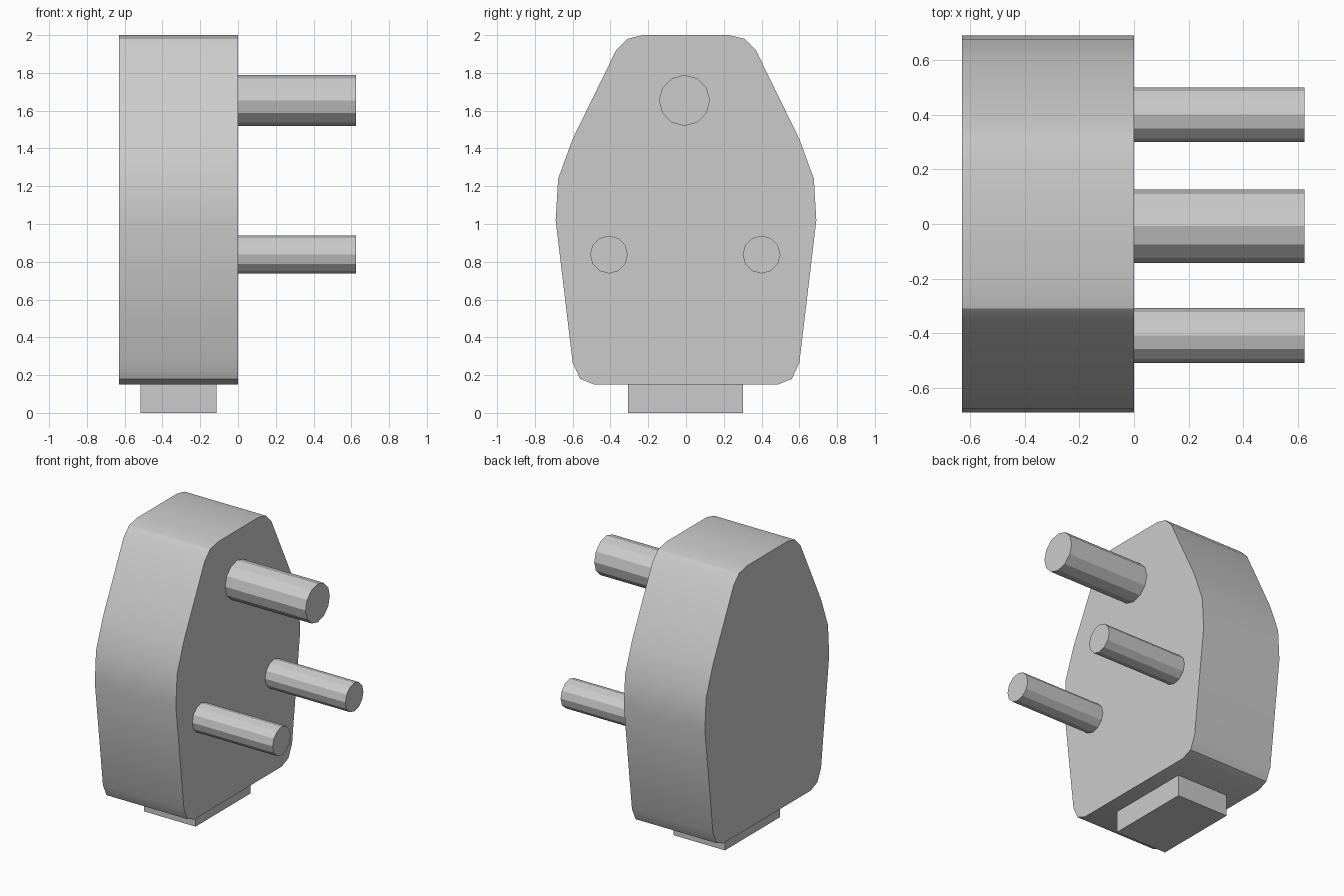
import bpy, math

if "Cube" in bpy.data.objects:
    bpy.data.objects.remove(bpy.data.objects["Cube"])


def shade(obj, degrees):
    bpy.ops.object.select_all(action='DESELECT')
    obj.select_set(True)
    bpy.context.view_layer.objects.active = obj
    bpy.ops.object.shade_smooth_by_angle(angle=math.radians(degrees))


def prism(name, outline, x0, x1):
    """Extrude a y-z outline along x."""
    n = len(outline)
    verts = [(x, y, z) for x in (x0, x1) for y, z in outline]
    faces = [tuple(reversed(range(n))), tuple(range(n, 2 * n))]
    faces += [(i, (i + 1) % n, n + (i + 1) % n, n + i) for i in range(n)]
    mesh = bpy.data.meshes.new(name)
    mesh.from_pydata(verts, [], faces)
    obj = bpy.data.objects.new(name, mesh)
    bpy.context.collection.objects.link(obj)
    return obj


def pin(name, y, z, radius):
    ring = [(y + radius * math.cos(i * math.tau / 12),
             z + radius * math.sin(i * math.tau / 12)) for i in range(12)]
    return prism(name, ring, 0.0, 0.625)


# Plug body: mirrored half outline, listed bottom to top
half = [(0.485, 0.15), (0.56, 0.18), (0.60, 0.265), (0.69, 1.02), (0.677, 1.24),
        (0.60, 1.45), (0.37, 1.92), (0.31, 1.98), (0.228, 2.0)]
body = prism("plug_body", half + [(-y, z) for y, z in reversed(half)], -0.63, 0.0)
shade(body, 30)

# Cable outlet block under the body
prism("cable_outlet", [(-0.307, 0.0), (0.303, 0.0), (0.303, 0.15), (-0.307, 0.15)],
      -0.515, -0.115)

# Contact pins
pin("earth_pin", -0.008, 1.654, 0.135)
pin("left_pin", -0.408, 0.838, 0.1)
pin("right_pin", 0.4, 0.838, 0.1)
